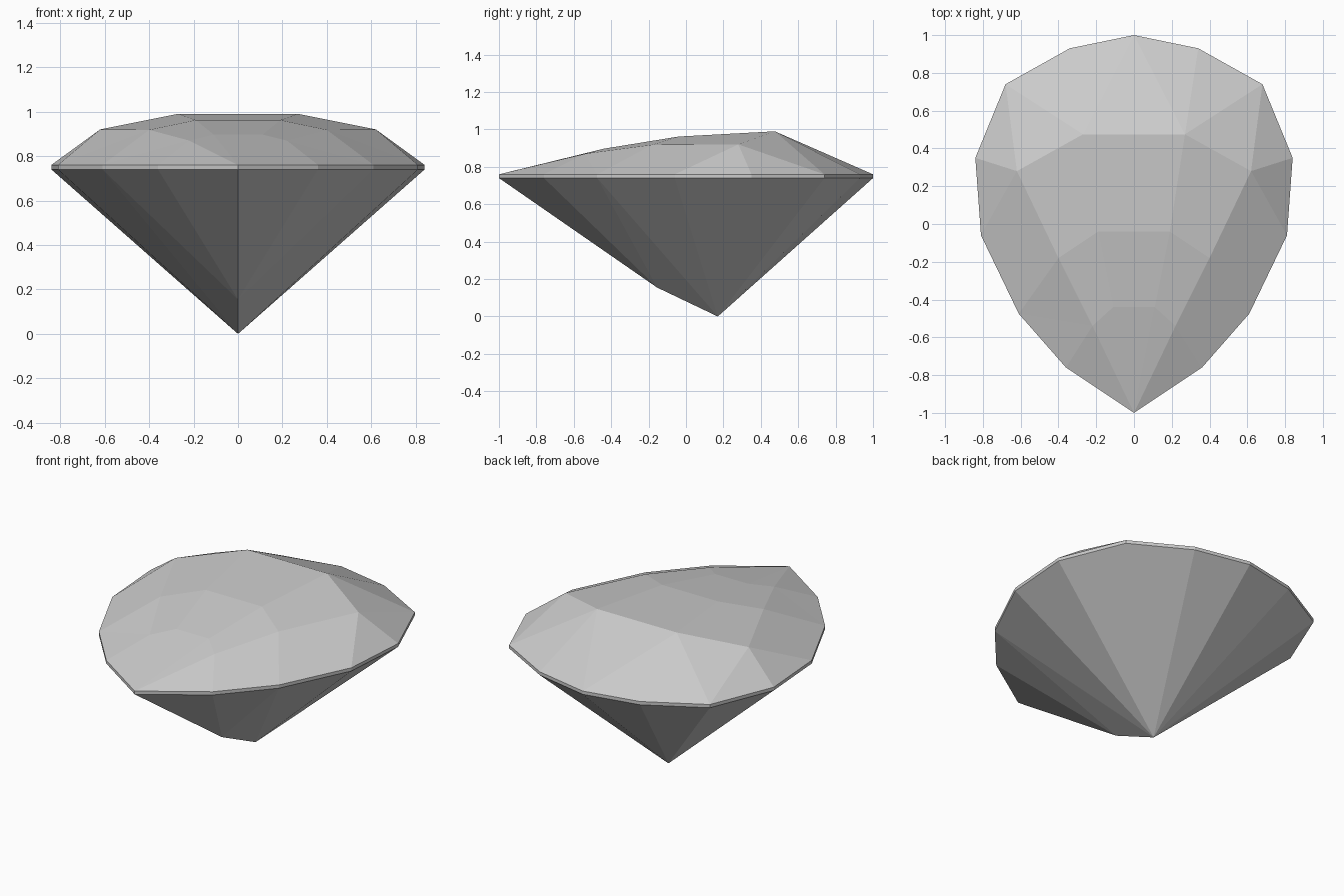
import bpy
import bmesh

cube = bpy.data.objects.get("Cube")
if cube:
    bpy.data.objects.remove(cube, do_unlink=True)

GIRDLE_TOP, GIRDLE_BOTTOM = 0.76, 0.74

# Half outline of the pear shape, from the back middle to the front point
outline = [(0, 1), (0.34, 0.93), (0.68, 0.74), (0.84, 0.35),
           (0.81, -0.06), (0.61, -0.475), (0.36, -0.76), (0, -1)]

bm = bmesh.new()
top = [bm.verts.new((x, y, GIRDLE_TOP)) for x, y in outline]
low = [bm.verts.new((x, y, GIRDLE_BOTTOM)) for x, y in outline]
back, back_side, back_corner, side, waist, front_side, front_corner, front = top


def crown_row(inner, outer=None):
    """Crown points of one row: middle, inner and optional outer."""
    x, y, z = inner
    points = [(0, y, z), inner] + ([outer] if outer else [])
    return [bm.verts.new(p) for p in points]


def fan(apex, rim):
    """Triangles from one point to a run of rim points."""
    for a, b in zip(rim, rim[1:]):
        bm.faces.new((apex, a, b))


# Crown: three rows of points stepping down to the front
table_mid, table, shoulder = crown_row((0.27, 0.475, 0.99), (0.62, 0.28, 0.92))
step_mid, step, step_out = crown_row((0.19, -0.04, 0.962), (0.40, -0.18, 0.918))
tip_mid, tip, tip_out = crown_row((0.11, -0.44, 0.897), (0.22, -0.54, 0.87))

# Crown: central plates and the strips beside them
for plate in ((table_mid, table, step, step_mid), (step_mid, step, tip, tip_mid),
              (table, shoulder, step_out, step), (step, step_out, tip_out, tip),
              (tip_mid, tip, front), (tip, tip_out, front)):
    bm.faces.new(plate)

# Crown: facets running out to the girdle
fan(table, [table_mid, back, back_side, back_corner, shoulder])
fan(shoulder, [back_corner, side, waist, step_out])
fan(step_out, [waist, front_side, tip_out])
fan(tip_out, [front_side, front_corner, front])

# Girdle: thin upright band
for i in range(len(top) - 1):
    bm.faces.new((top[i], low[i], low[i + 1], top[i + 1]))

# Pavilion: facets meeting at the culet and at a keel point ahead of it
culet = bm.verts.new((0, 0.17, 0))
keel = bm.verts.new((0, -0.155, 0.155))
fan(culet, low[:6] + [keel])
fan(keel, low[5:])

# Mirror the half, weld the seam and merge coplanar halves
bmesh.ops.mirror(bm, geom=bm.verts[:] + bm.edges[:] + bm.faces[:],
                 axis='X', merge_dist=0.0001)
bmesh.ops.remove_doubles(bm, verts=bm.verts[:], dist=0.0005)
bmesh.ops.dissolve_limit(bm, angle_limit=0.002, verts=bm.verts[:], edges=bm.edges[:])
bmesh.ops.recalc_face_normals(bm, faces=bm.faces[:])

mesh = bpy.data.meshes.new("cut_gem")
bm.to_mesh(mesh)
bm.free()
gem = bpy.data.objects.new("cut_gem", mesh)
bpy.context.collection.objects.link(gem)

# Plain light grey stone
stone = bpy.data.materials.new("light_grey")
stone.use_nodes = True
colour = (0.6, 0.6, 0.6, 1)
stone.diffuse_color = colour
stone.node_tree.nodes["Principled BSDF"].inputs["Base Color"].default_value = colour
mesh.materials.append(stone)
